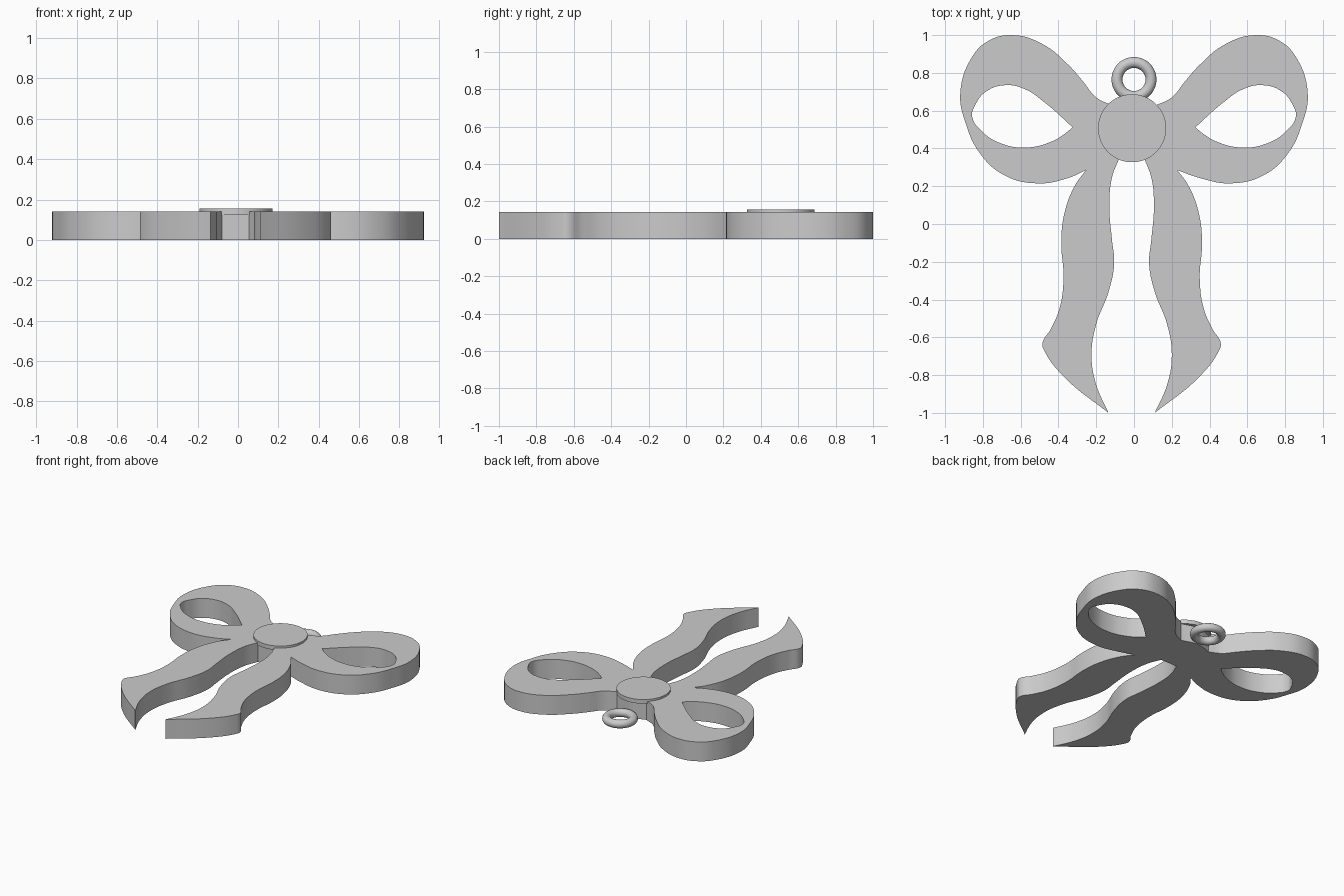
import bpy
import bmesh

# Remove the default cube only
cube = bpy.data.objects.get("Cube")
if cube:
    bpy.data.objects.remove(cube, do_unlink=True)

BODY_HEIGHT = 0.142

# One plain grey for the whole pendant
grey = bpy.data.materials.new("plain grey")
grey.use_nodes = True
colour = (0.6, 0.6, 0.6, 1)
grey.diffuse_color = colour
grey.node_tree.nodes["Principled BSDF"].inputs["Base Color"].default_value = colour


def finish(obj, name):
    """Name the part, give it the material and smooth its rounded walls."""
    obj.name = obj.data.name = name
    obj.data.materials.clear()
    obj.data.materials.append(grey)
    bpy.ops.object.select_all(action='DESELECT')
    obj.select_set(True)
    bpy.context.view_layer.objects.active = obj
    bpy.ops.object.shade_smooth_by_angle()


def mirrored(points, axis=0.0):
    """Reflect points across x = axis, reversing them to keep the loop order."""
    return [(2 * axis - x, y) for x, y in reversed(points)]


def add_outline(curve, points, corners):
    """Add a closed smooth outline with sharp points at the given corners."""
    spline = curve.splines.new('BEZIER')
    spline.bezier_points.add(len(points) - 1)
    spline.use_cyclic_u = True
    spline.resolution_u = 8
    for bezier, (x, y) in zip(spline.bezier_points, points):
        bezier.co = (x, y, 0)
        kind = 'VECTOR' if (x, y) in corners else 'AUTO'
        bezier.handle_left_type = bezier.handle_right_type = kind


# Right-hand half of the bow, running clockwise from behind the knot
loop = [(.12, .63), (.2, .67), (.27, .755), (.35, .845), (.48, .95),
        (.64, 1), (.77, .97), (.86, .88), (.92, .685), (.89, .53),
        (.82, .38), (.69, .26), (.51, .215), (.35, .243)]
tail = [(.23, .285), (.29, .2), (.345, .05), (.36, -.1), (.348, -.29),
        (.37, -.45), (.415, -.555), (.46, -.635), (.45, -.67),
        (.345, -.81), (.11, -1), (.177, -.845), (.2, -.69),
        (.175, -.53), (.11, -.36), (.08, -.21), (.092, -.08),
        (.105, .08), (.093, .24), (.055, .345)]
hole = [(.325, .512), (.475, .645), (.58, .715), (.68, .735),
        (.785, .7), (.84, .63), (.857, .57), (.81, .495),
        (.705, .427), (.57, .405), (.44, .435), (.37, .475)]
left_tail = mirrored(tail, -.0125)
left_loop = mirrored(loop)
left_hole = mirrored(hole)

# Bow body: loops, tails and centre as one extruded plate with two openings
curve = bpy.data.curves.new("bow_body", 'CURVE')
curve.dimensions = '2D'
curve.fill_mode = 'BOTH'
curve.extrude = BODY_HEIGHT / 2
sharp = [loop[0], tail[0], tail[10], tail[-1],
         left_tail[0], left_tail[9], left_tail[-1], left_loop[-1]]
add_outline(curve, loop + tail + left_tail + left_loop + [(0, .66)], sharp)
add_outline(curve, hole, [hole[0]])
add_outline(curve, left_hole, [left_hole[-1]])
body = bpy.data.objects.new("bow_body", curve)
body.location.z = BODY_HEIGHT / 2
bpy.context.collection.objects.link(body)
bpy.ops.object.select_all(action='DESELECT')
body.select_set(True)
bpy.context.view_layer.objects.active = body
bpy.ops.object.convert(target='MESH')
body = bpy.context.view_layer.objects.active

# Weld caps to walls so the solid is closed
bm = bmesh.new()
bm.from_mesh(body.data)
bmesh.ops.remove_doubles(bm, verts=bm.verts, dist=0.0001)
bmesh.ops.recalc_face_normals(bm, faces=bm.faces)
bm.to_mesh(body.data)
bm.free()
finish(body, "bow_body")

# Knot: thin round disc on top of the centre
bpy.ops.mesh.primitive_cylinder_add(vertices=96, radius=.18, depth=.03,
                                    location=(-.01, .507, BODY_HEIGHT))
finish(bpy.context.object, "knot_disc")

# Hanging ring at the back edge, lying low against the body
bpy.ops.mesh.primitive_torus_add(major_segments=64, minor_segments=24,
                                 major_radius=.09, minor_radius=.029,
                                 location=(0, .765, .031))
finish(bpy.context.object, "hanging_ring")
